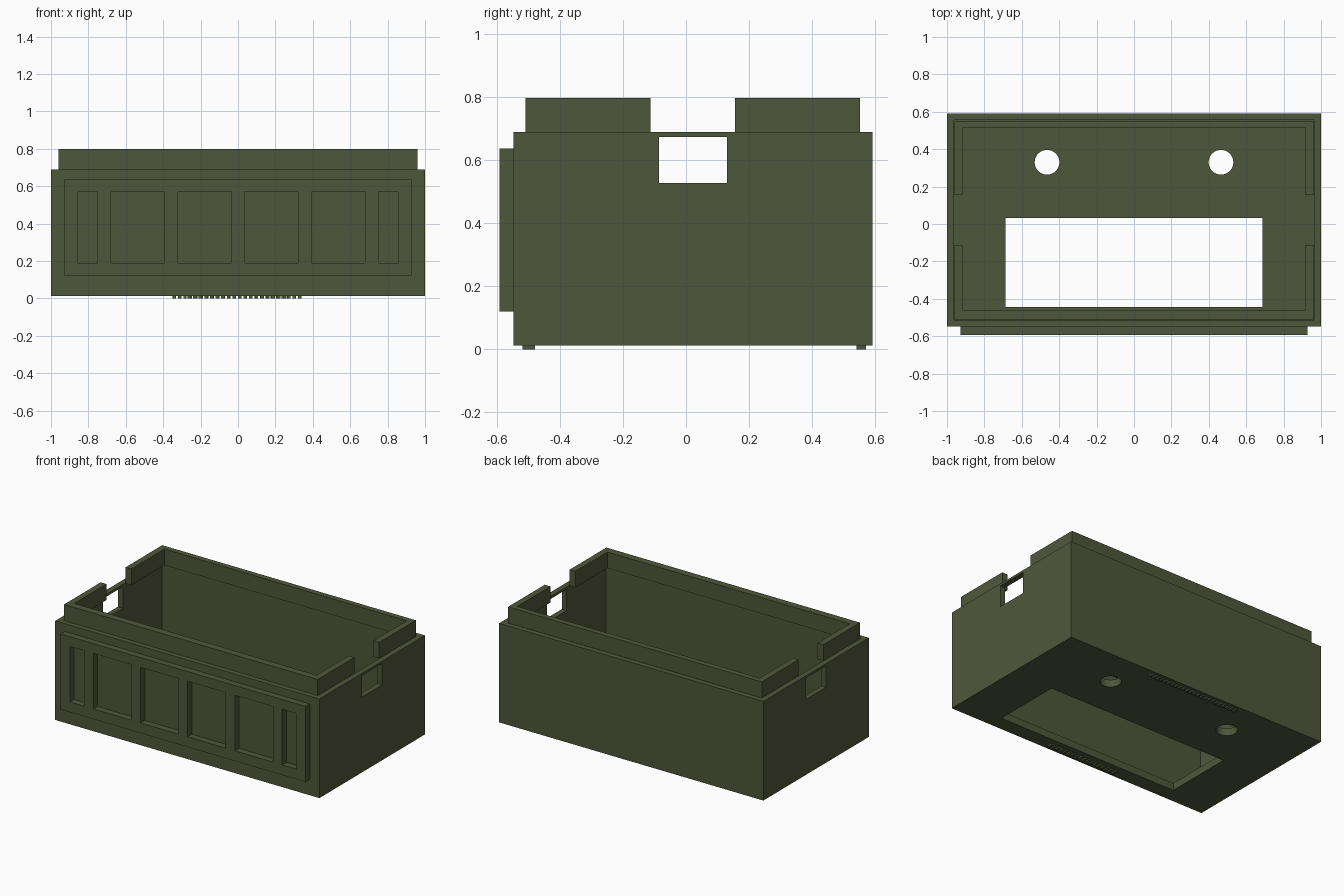
import bpy, bmesh, math

if "Cube" in bpy.data.objects:
    bpy.data.objects.remove(bpy.data.objects["Cube"])

olive = bpy.data.materials.new("olive_green")
olive.diffuse_color = (0.078, 0.095, 0.043, 1)
olive.use_nodes = True
olive.node_tree.nodes["Principled BSDF"].inputs["Base Color"].default_value = olive.diffuse_color


def block_mesh(bm, x0, x1, y0, y1, z0, z1):
    """Add an axis-aligned block to a bmesh."""
    v = bmesh.ops.create_cube(bm, size=1)["verts"]
    for p in v:
        p.co = ((x0 + x1) / 2 + p.co.x * (x1 - x0),
                (y0 + y1) / 2 + p.co.y * (y1 - y0),
                (z0 + z1) / 2 + p.co.z * (z1 - z0))


def blocks(name, boxes):
    """One object made of blocks."""
    bm = bmesh.new()
    for b in boxes:
        block_mesh(bm, *b)
    me = bpy.data.meshes.new(name)
    bm.to_mesh(me)
    bm.free()
    me.materials.append(olive)
    ob = bpy.data.objects.new(name, me)
    bpy.context.collection.objects.link(ob)
    return ob


def cylinder(name, x, y, z, r, h):
    bpy.ops.mesh.primitive_cylinder_add(vertices=48, radius=r, depth=h, location=(x, y, z))
    ob = bpy.context.object
    ob.name = name
    ob.data.materials.append(olive)
    return ob


def cut(ob, cutters):
    """Subtract each cutter, then remove it."""
    for c in cutters:
        c.hide_render = True
        m = ob.modifiers.new("cut", "BOOLEAN")
        m.operation, m.solver, m.object = "DIFFERENCE", "EXACT", c
        bpy.context.view_layer.objects.active = ob
        bpy.ops.object.modifier_apply(modifier=m.name)
        bpy.data.objects.remove(c, do_unlink=True)


BOTTOM, TOP, FLOOR = 0.012, 0.69, 0.062
FRONT, BACK = -0.548, 0.592

# Open box with side windows, floor opening and two round floor holes
box = blocks("box_shell", [(-1, 1, FRONT, BACK, BOTTOM, TOP)])
cut(box, [
    blocks("cavity_cutter", [(-0.963, 0.963, -0.513, 0.556, FLOOR, 1)]),
    blocks("window_cutter", [(-1.2, 1.2, -0.085, 0.13, 0.528, 0.674)]),
    blocks("floor_cutter", [(-0.688, 0.688, -0.445, 0.033, -0.1, 0.2)]),
    cylinder("hole_cutter_left", -0.465, 0.33, 0.05, 0.066, 0.3),
    cylinder("hole_cutter_right", 0.465, 0.33, 0.05, 0.066, 0.3),
])

# Raised rim, interrupted in the middle of both ends
rim = blocks("rim", [(-0.96, 0.96, -0.51, 0.552, 0.688, 0.798)])
cut(rim, [
    blocks("rim_cutter", [(-0.917, 0.917, -0.46, 0.513, 0.5, 1)]),
    blocks("rim_gap_cutter", [(-1.2, 1.2, -0.113, 0.156, 0.5, 1)]),
])

# Front panel with six recessed bays
panel = blocks("front_panel", [(-0.928, 0.928, -0.593, FRONT, 0.12, 0.637)])
bays = [(0.034, 0.322), (0.392, 0.68), (0.75, 0.857)]
bays += [(-b, -a) for a, b in bays]
cut(panel, [blocks("bay_cutter", [(a, b, -0.7, -0.5, 0.19, 0.57) for a, b in bays])])

# Rows of small raised ribs under the floor
for name, half, y0, y1, n in (("front_ribs", 0.27, -0.52, -0.48, 18),
                              ("back_ribs", 0.35, 0.541, 0.571, 24)):
    step = 2 * half / n
    blocks(name, [(-half + i * step, -half + (i + 0.6) * step, y0, y1, 0, BOTTOM)
                  for i in range(n)])
